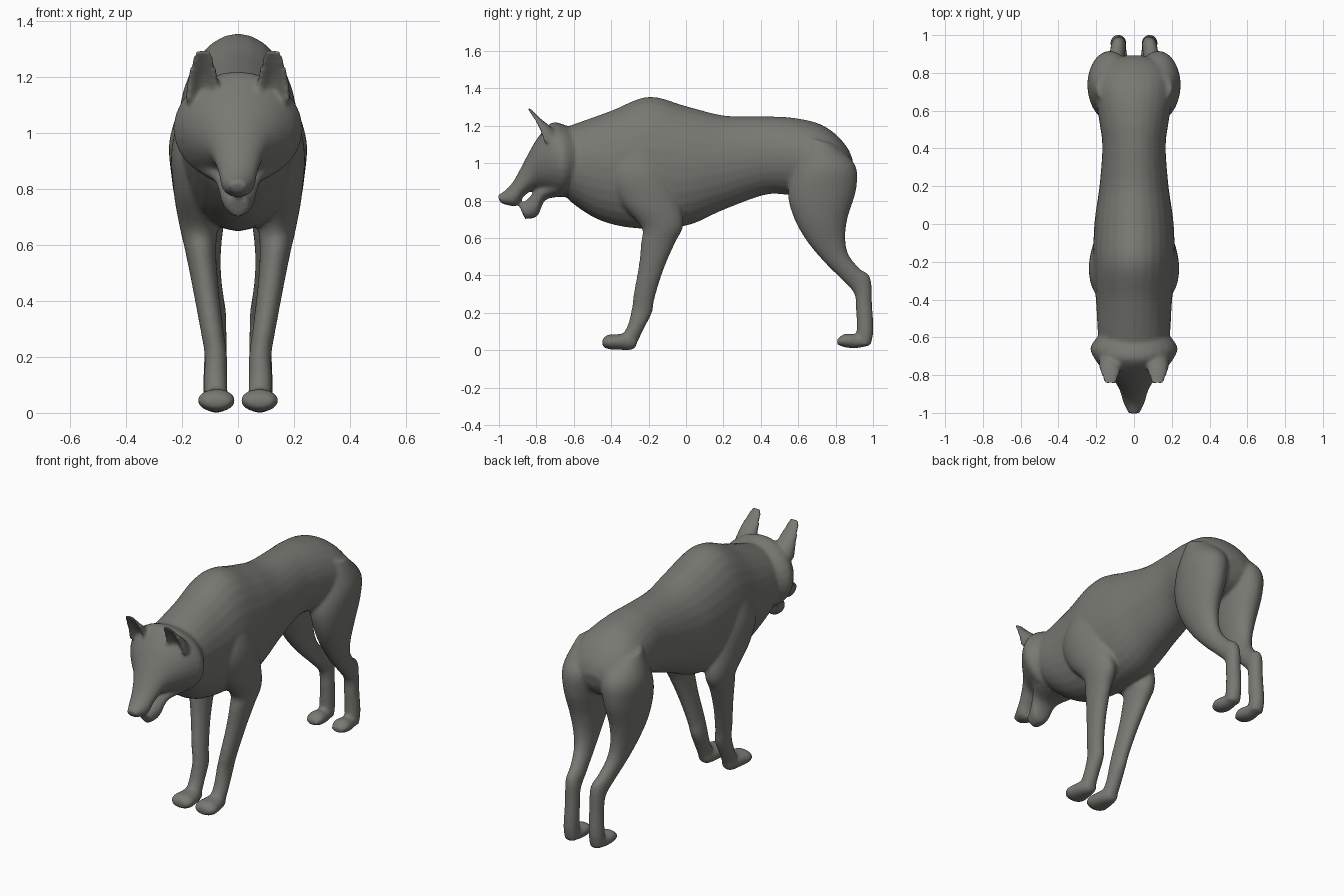
import bpy, bmesh, math

fur = bpy.data.materials.new("dark warm grey")
fur.diffuse_color = (0.19, 0.188, 0.17, 1)


def spline(rows, steps=5):
    """Smooth (Catmull-Rom) in-between rows for a list of ring parameters."""
    out = []
    for i in range(len(rows) - 1):
        p0, p1 = rows[max(i - 1, 0)], rows[i]
        p2, p3 = rows[i + 1], rows[min(i + 2, len(rows) - 1)]
        for k in range(steps):
            t = k / steps
            out.append([0.5 * (2 * b + (c - a) * t + (2 * a - 5 * b + 4 * c - d) * t * t
                               + (3 * b - a - 3 * c + d) * t ** 3)
                        for a, b, c, d in zip(p0, p1, p2, p3)])
    out.append(list(rows[-1]))
    return out


def loft(name, rows, side=1, dent=0.0, n=28):
    """Rows: y,z of one edge, y,z of the opposite edge, centre x, half width."""
    bm = bmesh.new()
    rings = []
    for ya, za, yb, zb, cx, w in spline(rows):
        ring = []
        for i in range(n):
            t = 2 * math.pi * i / n
            c = math.cos(t)
            c -= dent * max(0, c) ** 3
            x = side * (cx + w * math.sin(t))
            ring.append(bm.verts.new((x, (ya + yb) / 2 + (ya - yb) / 2 * c,
                                      (za + zb) / 2 + (za - zb) / 2 * c)))
        rings.append(ring)
    for a, b in zip(rings, rings[1:]):
        for i in range(n):
            j = (i + 1) % n
            bm.faces.new((a[i], a[j], b[j], b[i]))
    # fan caps
    for ring in (rings[0], rings[-1]):
        mid = bm.verts.new(sum((v.co for v in ring), ring[0].co * 0) / n)
        for i in range(n):
            bm.faces.new((ring[i], ring[(i + 1) % n], mid))
    bmesh.ops.recalc_face_normals(bm, faces=bm.faces)
    me = bpy.data.meshes.new(name)
    bm.to_mesh(me)
    bm.free()
    ob = bpy.data.objects.new(name, me)
    bpy.context.collection.objects.link(ob)
    me.materials.append(fur)
    return ob


# torso: back line, belly line
torso = [(-0.68, 1.18, -0.66, 0.85, 0, .17), (-0.58, 1.215, -0.60, 0.78, 0, .19),
         (-0.40, 1.28, -0.45, 0.69, 0, .20), (-0.20, 1.355, -0.25, 0.65, 0, .215),
         (0.0, 1.305, 0.0, 0.665, 0, .21), (0.20, 1.255, 0.2, 0.75, 0, .183),
         (0.40, 1.25, 0.42, 0.83, 0, .168), (0.55, 1.245, 0.55, 0.83, 0, .185),
         (0.70, 1.215, 0.70, 0.82, 0, .205), (0.80, 1.155, 0.79, 0.84, 0, .19),
         (0.87, 1.07, 0.85, 0.88, 0, .14), (0.895, 1.0, 0.88, 0.93, 0, .06)]
# head: brow and muzzle line, cheek and upper lip line
head = [(-0.56, 1.16, -0.58, 0.86, 0, .17), (-0.65, 1.205, -0.65, 0.82, 0, .23),
        (-0.72, 1.215, -0.71, 0.83, 0, .208), (-0.79, 1.14, -0.76, 0.85, 0, .16),
        (-0.838, 1.06, -0.80, 0.86, 0, .115), (-0.88, 0.98, -0.83, 0.85, 0, .088),
        (-0.925, 0.90, -0.87, 0.82, 0, .07), (-0.968, 0.853, -0.91, 0.77, 0, .058),
        (-1.01, 0.828, -0.99, 0.785, 0, .03)]
jaw = [(-0.70, 0.93, -0.68, 0.82, 0, .14), (-0.79, 0.87, -0.755, 0.80, 0, .085),
       (-0.845, 0.81, -0.795, 0.715, 0, .06), (-0.893, 0.775, -0.86, 0.70, 0, .038)]
ear = [(-0.80, 1.09, -0.67, 1.14, .125, .062), (-0.815, 1.18, -0.73, 1.20, .125, .055),
       (-0.84, 1.25, -0.785, 1.245, .125, .043), (-0.865, 1.30, -0.84, 1.30, .122, .026)]
# legs: front edge, back edge
front_leg = [(-0.34, 1.14, -0.14, 1.12, .11, .08), (-0.41, 0.95, -0.08, 0.95, .14, .097),
             (-0.36, 0.80, -0.03, 0.78, .145, .085), (-0.24, 0.66, -0.015, 0.665, .14, .068),
             (-0.24, 0.58, -0.06, 0.57, .133, .055), (-0.253, 0.45, -0.12, 0.43, .115, .046),
             (-0.28, 0.30, -0.167, 0.28, .092, .041), (-0.29, 0.22, -0.182, 0.20, .08, .040),
             (-0.313, 0.13, -0.225, 0.115, .08, .041), (-0.35, 0.07, -0.265, 0.03, .078, .042)]
front_paw = [(-0.265, 0.07, -0.27, 0.012, .077, .032), (-0.30, 0.09, -0.30, 0.0, .077, .046),
             (-0.37, 0.085, -0.37, 0.003, .077, .063), (-0.415, 0.083, -0.415, 0.005, .077, .066),
             (-0.447, 0.06, -0.447, 0.02, .077, .045)]
hind_leg = [(0.64, 1.14, 0.80, 1.10, .11, .09), (0.57, 0.96, 0.905, 0.99, .125, .12),
            (0.545, 0.83, 0.91, 0.86, .13, .108), (0.58, 0.70, 0.865, 0.71, .13, .085),
            (0.648, 0.58, 0.852, 0.60, .122, .062), (0.74, 0.47, 0.87, 0.51, .108, .048),
            (0.83, 0.38, 0.93, 0.435, .092, .042), (0.90, 0.30, 0.985, 0.39, .082, .040),
            (0.91, 0.20, 0.995, 0.25, .08, .040), (0.912, 0.10, 1.002, 0.10, .083, .042),
            (0.91, 0.04, 0.985, 0.02, .083, .04)]
hind_paw = [(0.985, 0.08, 0.985, 0.025, .083, .032), (0.91, 0.085, 0.91, 0.01, .083, .045),
            (0.85, 0.088, 0.85, 0.015, .083, .052), (0.808, 0.06, 0.808, 0.03, .083, .035)]

parts = [loft("torso", torso), loft("head", head), loft("lower_jaw", jaw)]
for s in (1, -1):
    parts += [loft("ear", ear, s, dent=1.2), loft("front_leg", front_leg, s),
              loft("front_paw", front_paw, s), loft("hind_leg", hind_leg, s),
              loft("hind_paw", hind_paw, s)]

# fuse the parts into one smooth skin
bpy.ops.object.select_all(action='DESELECT')
for p in parts:
    p.select_set(True)
body = parts[0]
bpy.context.view_layer.objects.active = body
bpy.ops.object.join()
body.name = "wolf_body"
rm = body.modifiers.new("fuse", 'REMESH')
rm.mode = 'VOXEL'
rm.voxel_size = 0.01
rm.use_smooth_shade = True
sm = body.modifiers.new("soften", 'SMOOTH')
sm.factor = 0.5
sm.iterations = 7
bpy.ops.object.convert(target='MESH')
bpy.ops.object.shade_smooth()
